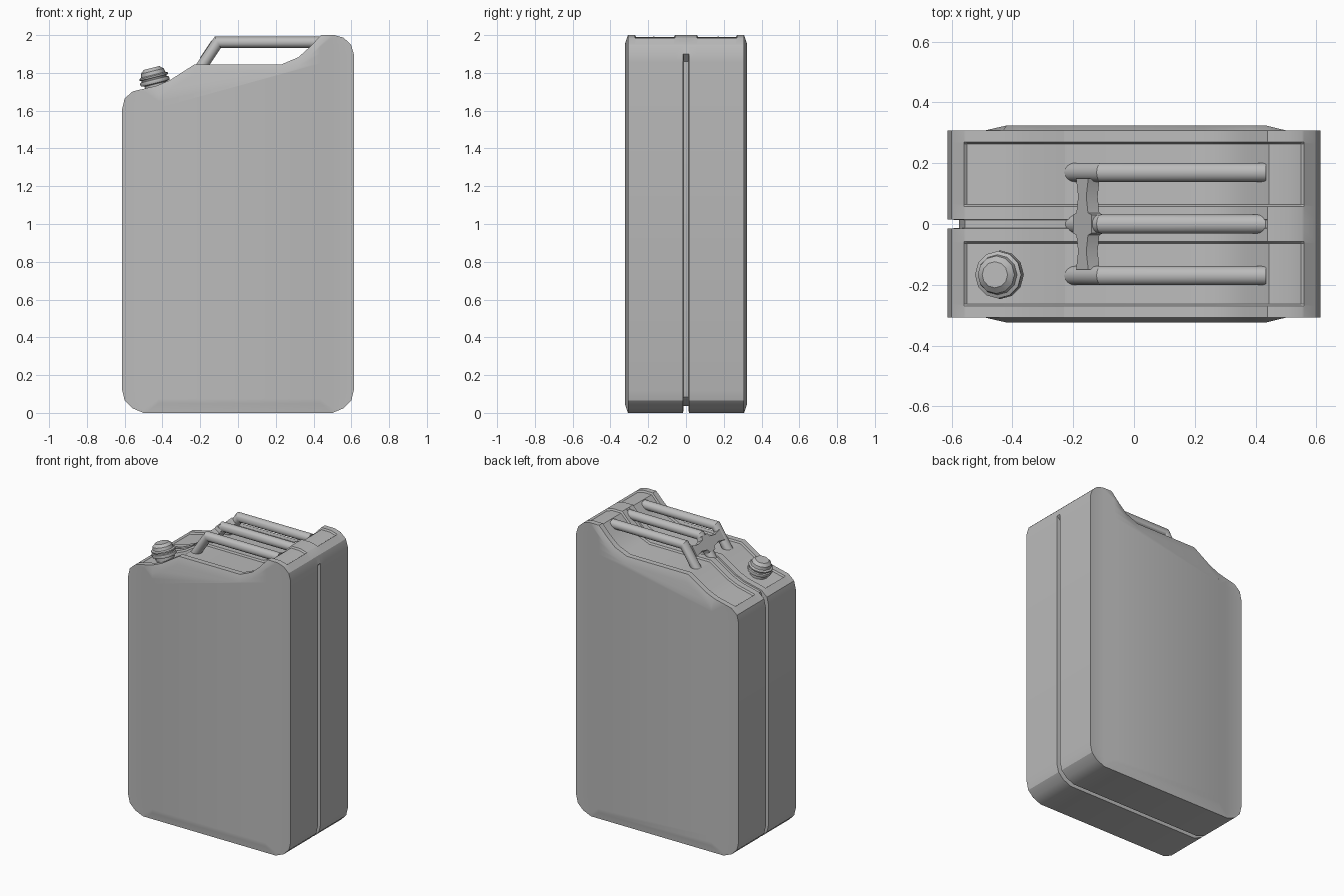
import bpy, bmesh, math
from mathutils import Vector, Matrix

if "Cube" in bpy.data.objects:
    bpy.data.objects.remove(bpy.data.objects["Cube"])

paint = bpy.data.materials.new("grey paint")
paint.diffuse_color = (0.5, 0.5, 0.5, 1)
paint.use_nodes = True
paint.node_tree.nodes["Principled BSDF"].inputs["Base Color"].default_value = paint.diffuse_color


def finish(bm, name, angle=30):
    bmesh.ops.recalc_face_normals(bm, faces=bm.faces)
    me = bpy.data.meshes.new(name)
    bm.to_mesh(me)
    bm.free()
    ob = bpy.data.objects.new(name, me)
    bpy.context.collection.objects.link(ob)
    me.materials.append(paint)
    bpy.ops.object.select_all(action='DESELECT')
    ob.select_set(True)
    bpy.context.view_layer.objects.active = ob
    bpy.ops.object.shade_smooth_by_angle(angle=math.radians(angle))
    return ob


def loft(bm, rings, caps=True):
    vr = [[bm.verts.new(p) for p in r] for r in rings]
    n = len(vr[0])
    for a, b in zip(vr, vr[1:]):
        for i in range(n):
            bm.faces.new((a[i], a[(i + 1) % n], b[(i + 1) % n], b[i]))
    if caps:
        bm.faces.new(vr[0])
        bm.faces.new(vr[-1])


# Can outline: x, z, seam groove depth, top panel depth
G, T, P = 0.038, 0.008, 0.012
outline = [
    (-0.5, 0, G, 0), (0.5, 0, G, 0), (0.56, 0.025, G, 0), (0.6, 0.065, G, 0),
    (0.613, 0.12, G, 0), (0.613, 1.86, G, 0), (0.613, 1.9, 0, 0), (0.598, 1.95, 0, 0),
    (0.56, 1.985, 0, 0), (0.553, 1.988, 0, P), (0.51, 2.0, 0, P), (0.44, 2.0, 0, P),
    (0.38, 1.937, T, P), (0.32, 1.883, T, P), (0.23, 1.845, T, P), (-0.23, 1.845, T, P),
    (-0.36, 1.762, T, P), (-0.43, 1.732, T, P), (-0.553, 1.703, T, P), (-0.56, 1.70, T, 0),
    (-0.6, 1.665, G, 0), (-0.613, 1.61, G, 0), (-0.613, 0.12, G, 0), (-0.6, 0.065, G, 0),
    (-0.56, 0.025, G, 0)]
pts = [Vector(p[:2]) for p in outline]


def inward(i):
    d1 = (pts[i] - pts[i - 1]).normalized()
    d2 = (pts[(i + 1) % len(pts)] - pts[i]).normalized()
    d = (d1 + d2).normalized()
    return Vector((-d.y, d.x))


def section(y, col=None):
    """Outline at depth y, pushed in by an outline column."""
    ring = []
    for i, p in enumerate(pts):
        q = p + inward(i) * (outline[i][col] if col else 0)
        ring.append((q.x, y, q.y))
    return ring


def bulge(y, x0, x1, dz):
    """Narrowed outline for the swollen side faces."""
    return [(min(max(p.x, x0), x1), y,
             p.y + (dz if p.y < 0.2 else -dz)) for p in pts]


# Body
half = [bulge(-0.324, -0.42, 0.435, 0.05), bulge(-0.308, -0.49, 0.5, 0), section(-0.308),
        section(-0.27), section(-0.264, 3), section(-0.064, 3), section(-0.058),
        section(-0.015), section(-0.013, 2)]
other = [[(x, -y, z) for x, y, z in r] for r in reversed(half)]
bm = bmesh.new()
loft(bm, half + other)
bmesh.ops.remove_doubles(bm, verts=bm.verts, dist=1e-4)
finish(bm, "can_body")


# Three carrying handles
def handle(name, y, r=0.03, n=16):
    path = [Vector((-0.205, 1.815)), Vector((-0.107, 1.962)), Vector((0.435, 1.962))]
    bm = bmesh.new()
    rings = []
    for i, p in enumerate(path):
        d = [(path[1] - path[0]).normalized(), (path[2] - path[1]).normalized()]
        t = d[0] if i == 0 else d[1] if i == 2 else (d[0] + d[1]).normalized()
        nrm = Vector((-t.y, t.x)) * (1 / t.dot(d[min(i, 1)]))
        ring = []
        for k in range(n):
            a = 2 * math.pi * k / n
            q = p + nrm * r * math.cos(a)
            ring.append((q.x, y + r * 1.05 * math.sin(a), q.y))
        rings.append(ring)
    loft(bm, rings)
    finish(bm, name)


for name, y in (("left_handle", -0.17), ("middle_handle", 0), ("right_handle", 0.17)):
    handle(name, y)

# Cross brace joining the handle legs, lying along their slope
quarter = [(0.03, 0.055), (0.037, 0.034), (0.09, 0.024), (0.15, 0.036)]
brace = (quarter + [(y, -s) for y, s in reversed(quarter)]
         + [(-y, -s) for y, s in quarter] + [(-y, s) for y, s in reversed(quarter)])
leg = Vector((0.098, 0, 0.147)).normalized()
out = Vector((-leg.z, 0, leg.x))
mid = Vector((-0.143, 0, 1.908))
bm = bmesh.new()
loft(bm, [[mid + leg * s + out * o + Vector((0, y, 0)) for y, s in brace]
          for o in (-0.012, 0.033)])
finish(bm, "handle_brace")

# Screw cap, square to the sloping shoulder
lathe = [(0.06, -0.03), (0.06, 0.02), (0.077, 0.024), (0.08, 0.034), (0.077, 0.044),
         (0.068, 0.047), (0.068, 0.053), (0.078, 0.056), (0.078, 0.064), (0.066, 0.07),
         (0.062, 0.09), (0.043, 0.107)]
bm = bmesh.new()
loft(bm, [[(r * math.cos(2 * math.pi * k / 12), r * math.sin(2 * math.pi * k / 12), h)
           for k in range(12)] for r, h in lathe])
bm.transform(Matrix.Translation((-0.432, -0.167, 1.722)) @ Matrix.Rotation(math.radians(-14), 4, 'Y'))
finish(bm, "screw_cap", 35)
